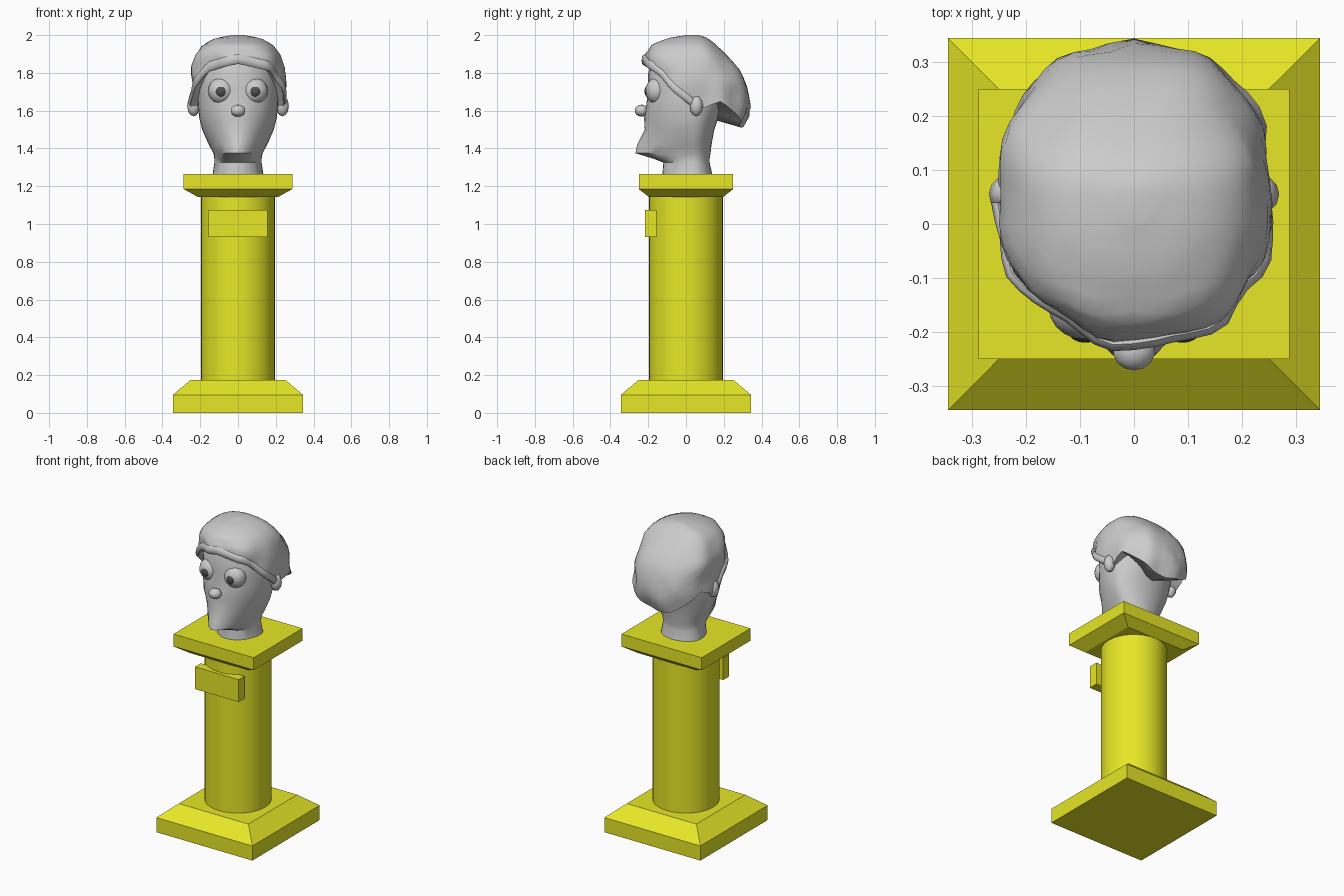
import bpy, bmesh, math
from mathutils import Vector, noise

if "Cube" in bpy.data.objects:
    bpy.data.objects.remove(bpy.data.objects["Cube"])

CY = 0.04  # y of the head's vertical axis


def material(name, rgb):
    m = bpy.data.materials.new(name)
    m.diffuse_color = (*rgb, 1)
    m.use_nodes = True
    m.node_tree.nodes["Principled BSDF"].inputs["Base Color"].default_value = m.diffuse_color
    return m


YELLOW = material("yellow_stone", (0.8, 0.8, 0.02))
DARK = material("dark_pupil", (0.08, 0.08, 0.08))


def finish(name, bm, mat=None, smooth=None):
    bmesh.ops.recalc_face_normals(bm, faces=bm.faces)
    me = bpy.data.meshes.new(name)
    bm.to_mesh(me)
    bm.free()
    ob = bpy.data.objects.new(name, me)
    bpy.context.collection.objects.link(ob)
    if mat:
        me.materials.append(mat)
    if smooth:
        bpy.ops.object.select_all(action='DESELECT')
        ob.select_set(True)
        bpy.context.view_layer.objects.active = ob
        bpy.ops.object.shade_smooth_by_angle(angle=math.radians(smooth))
    return ob


def loft(name, rings, mat=None, smooth=None):
    """Bridge equal-length closed rings of points and cap both ends."""
    bm = bmesh.new()
    rows = [[bm.verts.new(p) for p in r] for r in rings]
    n = len(rows[0])
    for a, b in zip(rows, rows[1:]):
        for i in range(n):
            bm.faces.new((a[i], a[(i + 1) % n], b[(i + 1) % n], b[i]))
    bm.faces.new(rows[0])
    bm.faces.new(rows[-1])
    return finish(name, bm, mat, smooth)


def rect(z, hx, hy, cy=0):
    return [(-hx, cy - hy, z), (hx, cy - hy, z), (hx, cy + hy, z), (-hx, cy + hy, z)]


def circle(z, r, n=32):
    return [(r * math.cos(math.tau * i / n), r * math.sin(math.tau * i / n), z) for i in range(n)]


def ellipsoid(name, loc, size, mat=None, segs=20):
    bm = bmesh.new()
    bmesh.ops.create_uvsphere(bm, u_segments=segs, v_segments=segs // 2, radius=1)
    for v in bm.verts:
        v.co = Vector(loc) + Vector((v.co.x * size[0], v.co.y * size[1], v.co.z * size[2]))
    return finish(name, bm, mat, 60)


def lerp_table(table, x):
    for a, b in zip(table, table[1:]):
        if x <= b[0]:
            t = max(0, (x - a[0]) / (b[0] - a[0]))
            return [p + (q - p) * t for p, q in zip(a, b)][1:]
    return list(table[-1][1:])


def oval(phi, hw, yf, yb, ef, eb):
    """Superellipse point; phi = 0 looks forward, separate front and back depth."""
    c, s = math.cos(phi), math.sin(phi)
    front = c > 0
    e = 2 / (ef if front else eb)
    x = math.copysign(abs(s) ** e, s) * hw
    y = CY + (-(CY - yf) if front else (yb - CY)) * abs(c) ** e
    return x, y


# Pedestal
loft("pedestal_base", [rect(0, .345, .345), rect(.095, .345, .345), rect(.175, .25, .25)], YELLOW)
loft("column", [circle(.16, .196), circle(1.16, .196)], YELLOW, 40)
loft("capital", [rect(1.142, .21, .195), rect(1.185, .288, .25), rect(1.265, .288, .25)], YELLOW)
loft("plaque", [rect(.93, .157, .03, -.187), rect(1.075, .157, .03, -.187)], YELLOW)

# Head and neck: z, half width, front y, back y, front roundness
HEAD = [(1.26, .135, -.125, .14, 2), (1.325, .125, -.12, .125, 2), (1.345, .125, -.17, .125, 1.9),
        (1.375, .13, -.268, .13, 1.7), (1.42, .155, -.258, .135, 1.7), (1.5, .19, -.218, .15, 1.9),
        (1.56, .205, -.222, .17, 2), (1.63, .213, -.21, .2, 2.1), (1.72, .215, -.2, .2, 2.2),
        (1.8, .205, -.2, .2, 2.2), (1.88, .17, -.17, .18, 2.2)]
rings = []
for z, hw, yf, yb, ef in HEAD:
    rings.append([(*oval(math.tau * i / 32, hw, yf, yb, ef, 2), z) for i in range(32)])
loft("head_and_neck", rings, None, 35)

# Hair: outline by height, hem height by angle from the front
OUTLINE = [(1.5, .19, -.1, .29), (1.54, .225, -.12, .32), (1.6, .245, -.15, .335), (1.72, .25, -.195, .338),
           (1.83, .252, -.215, .275), (1.9, .225, -.215, .21), (1.95, .185, -.185, .16),
           (1.985, .12, -.09, .115), (2.0, .03, .0, .07)]
HEM = [(0, 1.86), (40, 1.815), (65, 1.7), (92, 1.6), (112, 1.65), (128, 1.6), (155, 1.53), (180, 1.51)]


def hair_point(phi, t):
    deg = abs((math.degrees(phi) + 180) % 360 - 180)
    hem = lerp_table(HEM, deg)[0]
    z = hem + (2.0 - hem) * math.sin(t * math.pi / 2)
    x, y = oval(phi, *lerp_table(OUTLINE, z), 2.2, 2.4)
    p = Vector((x, y, z))
    out = Vector((x, y - CY, 0))
    bump = noise.noise(p * 9) * .05 * (1 - t)
    return p + out * bump * 2


N, M = 48, 14
rings = []
for k in range(-1, M + 1):
    ring = []
    for i in range(N):
        p = hair_point(math.tau * i / N, max(k, 0) / M)
        if k < 0:  # underside tucks in toward the head
            p = Vector((p.x * .45, CY + (p.y - CY) * .45, p.z + .04))
        ring.append(p)
    rings.append(ring)
loft("hair", rings, None, 50)

# Rolled hair edge framing the face
rings = []
for k in range(25):
    phi = math.radians(-90 + 180 * k / 24)
    c = hair_point(phi, .06)
    out = Vector((c.x, c.y - CY, 0)).normalized()
    side = Vector((0, 0, 1))
    rings.append([c + (out * math.cos(a) * .012 + side * math.sin(a) * .026)
                  for a in (math.tau * j / 8 for j in range(8))])
loft("hair_edge_roll", rings, None, 60)

# Face parts
ellipsoid("nose", (0, -.235, 1.6), (.04, .037, .032), segs=14)
for s, side in ((-1, "left"), (1, "right")):
    ellipsoid("eye_" + side, (s * .088, -.155, 1.705), (.07, .06, .07))
    ellipsoid("pupil_" + side, (s * .09, -.2, 1.702), (.031, .02, .031), DARK, 16)
    ellipsoid("ear_" + side, (s * .235, .055, 1.625), (.034, .035, .055), segs=12)
